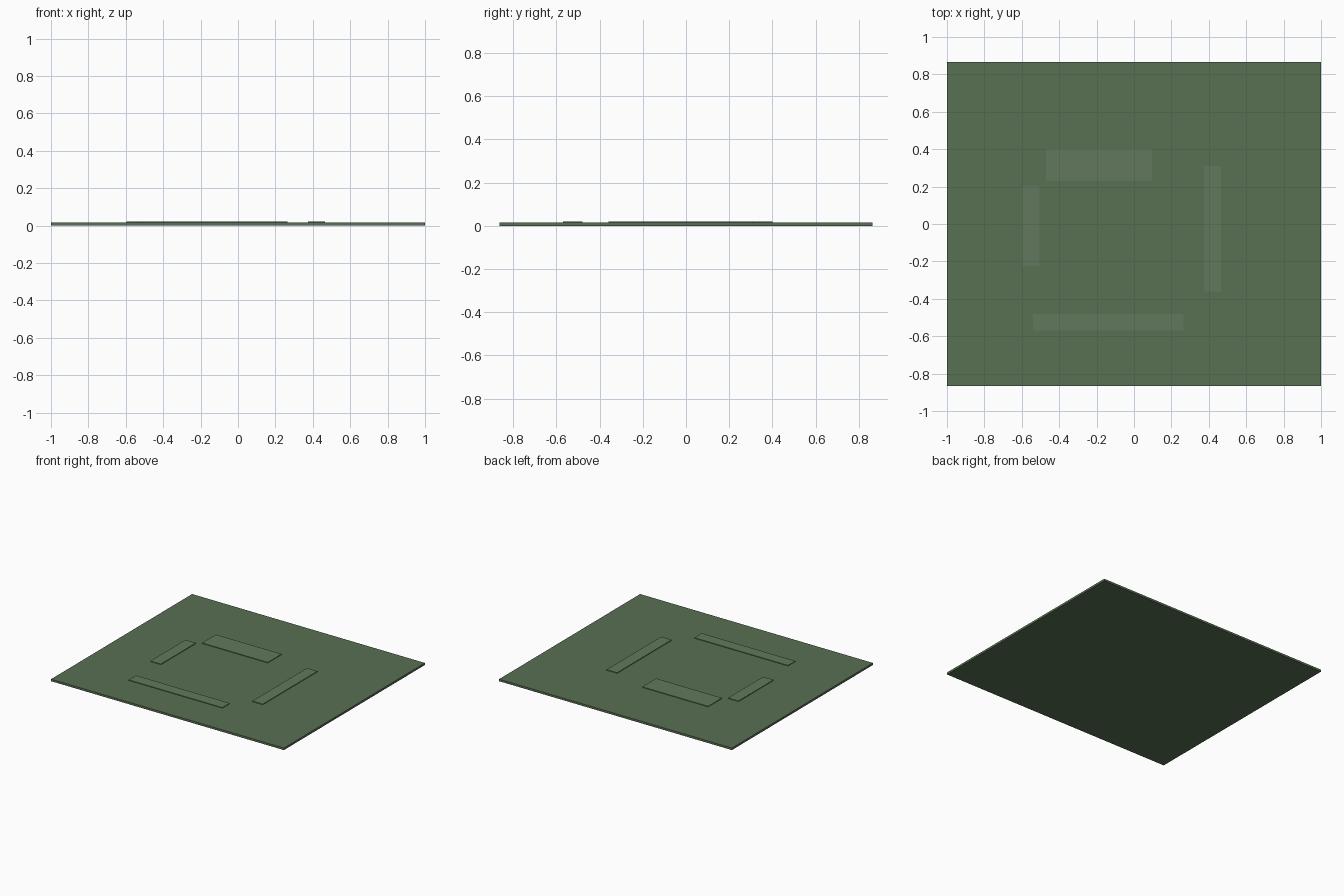
import bpy

if "Cube" in bpy.data.objects:
    bpy.data.objects.remove(bpy.data.objects["Cube"])

BOARD_TOP = 0.016
STRIP_TOP = 0.021


def material(name, color):
    mat = bpy.data.materials.new(name)
    mat.diffuse_color = (*color, 1.0)
    mat.use_nodes = True
    mat.node_tree.nodes["Principled BSDF"].inputs["Base Color"].default_value = mat.diffuse_color
    return mat


def box(name, x, y, z, mat):
    """Box from (min, max) ranges on each axis."""
    center = [(a + b) / 2 for a, b in (x, y, z)]
    bpy.ops.mesh.primitive_cube_add(size=1, location=center)
    obj = bpy.context.object
    obj.name = name
    obj.scale = [b - a for a, b in (x, y, z)]
    bpy.ops.object.transform_apply(location=False, rotation=False, scale=True)
    obj.data.materials.append(mat)
    return obj


green = material("board_green", (0.098, 0.162, 0.084))
pale_green = material("strip_green", (0.122, 0.188, 0.107))

# Flat base board
box("base_board", (-1, 1), (-0.865, 0.865), (0, BOARD_TOP), green)

# Thin raised strips arranged around the middle
strips = {
    "back_strip": ((-0.47, 0.095), (0.23, 0.40)),
    "left_strip": ((-0.595, -0.505), (-0.225, 0.205)),
    "right_strip": ((0.375, 0.465), (-0.36, 0.31)),
    "front_strip": ((-0.54, 0.265), (-0.57, -0.48)),
}
for name, (x, y) in strips.items():
    box(name, x, y, (BOARD_TOP, STRIP_TOP), pale_green)
